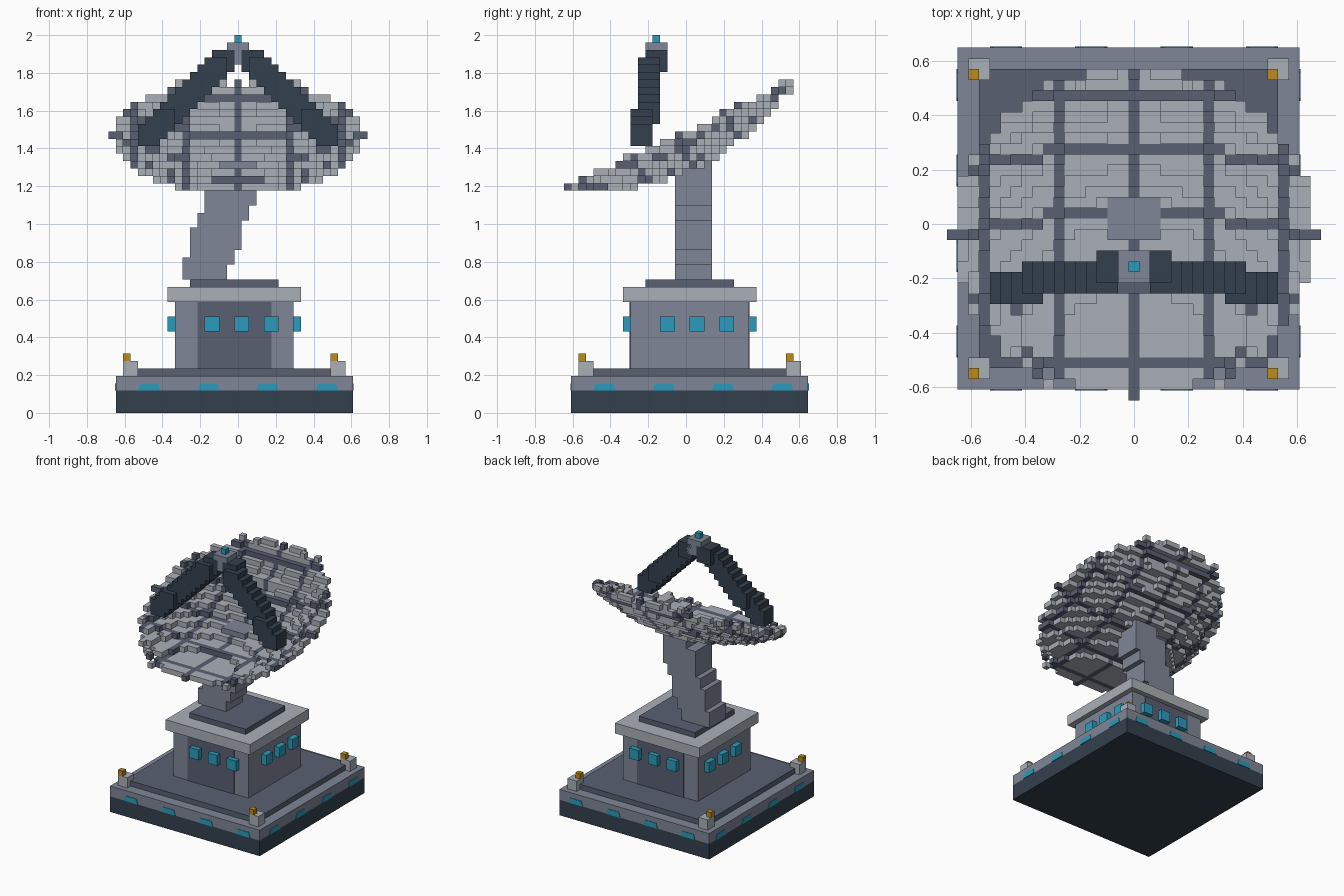
import bpy, bmesh, math
from mathutils import Vector

if "Cube" in bpy.data.objects:
    bpy.data.objects.remove(bpy.data.objects["Cube"], do_unlink=True)

V = 2 / 51            # size of one block
PLATE = 0.1           # painted plate thickness, in blocks


def material(name, rgb):
    m = bpy.data.materials.new(name)
    m.use_nodes = True
    m.diffuse_color = (*rgb, 1)
    m.node_tree.nodes["Principled BSDF"].inputs["Base Color"].default_value = (*rgb, 1)
    return m


GREY = material("mid grey", (0.212, 0.238, 0.305))
LIGHT = material("light grey", (0.402, 0.434, 0.479))
SLATE = material("slate", (0.1, 0.117, 0.17))
DARK = material("dark blue grey", (0.033, 0.051, 0.076))
TEAL = material("teal", (0.024, 0.333, 0.503))
AMBER = material("amber", (0.503, 0.258, 0.014))


def place(p):
    """Block grid to world; the grid sits half a block off centre."""
    return Vector(((p[0] - 0.5) * V, (p[1] + 0.5) * V, p[2] * V))


def finish(name, bm, *mats):
    mesh = bpy.data.meshes.new(name)
    bm.to_mesh(mesh)
    bm.free()
    for m in mats:
        mesh.materials.append(m)
    ob = bpy.data.objects.new(name, mesh)
    bpy.context.scene.collection.objects.link(ob)
    return ob


def add_box(bm, lo, hi):
    a, b = place(lo), place(hi)
    for v in bmesh.ops.create_cube(bm, size=1)["verts"]:
        v.co = Vector([(a[n] + b[n]) / 2 + v.co[n] * (b[n] - a[n]) for n in range(3)])


def boxes(name, mat, spans):
    bm = bmesh.new()
    for lo, hi in spans:
        add_box(bm, lo, hi)
    return finish(name, bm, mat)


def slab(name, mat, half, z0, z1):
    return boxes(name, mat, [((-half, -half, z0), (half, half, z1))])


def voxels(name, cells, *mats):
    """Outer skin of a set of blocks; cells maps position to material index."""
    bm = bmesh.new()
    for c, index in cells.items():
        for axis in range(3):
            for side in (0, 1):
                near = list(c)
                near[axis] += 2 * side - 1
                if tuple(near) in cells:
                    continue
                ring = []
                for a, b in ((0, 0), (1, 0), (1, 1), (0, 1)):
                    p = list(c)
                    p[axis] += side
                    p[(axis + 1) % 3] += a
                    p[(axis + 2) % 3] += b
                    ring.append(bm.verts.new(place(p)))
                f = bm.faces.new(ring if side else ring[::-1])
                f.material_index = index
    return finish(name, bm, *mats)


# Stepped base
slab("base_foundation", DARK, 16, 0, 3)
slab("base_deck", GREY, 16, 3, 5)
slab("base_top", SLATE, 14, 5, 6)

# Corner posts and their lamps
corners = [(x, y) for x in (-15, 13) for y in (-15, 13)]
boxes("corner_posts", LIGHT, [((x, y, 5), (x + 2, y + 2, 7)) for x, y in corners])
boxes("corner_lamps", AMBER, [((x, y, 7), (x + 1, y + 1, 8)) for x, y in corners])

# Glowing strips around the base: tapered plates on all four sides
bm = bmesh.new()
for start in (-13, -5, 3, 11):
    for swap in (False, True):
        for side in (-1, 1):
            rings = []
            for depth in (16 - PLATE, 16 + PLATE):
                ring = []
                for s, z in ((0, 3), (3, 3), (2.7, 4), (0.3, 4)):
                    p = (side * depth, start + s, z) if swap else (start + s, side * depth, z)
                    ring.append(bm.verts.new(place(p)))
                rings.append(ring)
            bm.faces.new(rings[0])
            bm.faces.new(rings[1])
            for n in range(4):
                m = (n + 1) % 4
                bm.faces.new((rings[0][n], rings[0][m], rings[1][m], rings[1][n]))
bmesh.ops.recalc_face_normals(bm, faces=bm.faces)
finish("base_light_strips", bm, TEAL)

# Control room
slab("room_walls", GREY, 8, 6, 15)
slab("room_roof", LIGHT, 9, 15, 17)
slab("column_footing", SLATE, 6, 17, 18)
boxes("wall_panels", SLATE, [((-5, s * 8 - PLATE, 6), (5, s * 8 + PLATE, 15)) for s in (-1, 1)])
windows = []
for s in (-4, 0, 4):
    for edge in (-9, 8):
        windows.append(((s, edge, 11), (s + 2, edge + 1, 13)))
        windows.append(((edge, s, 11), (edge + 1, s + 2, 13)))
boxes("room_windows", TEAL, windows)

# Leaning support column: bottom, top, left edge, right edge of each step
steps = [(18, 20, -7, -1), (20, 21, -7, 0), (21, 22, -6, 0), (22, 25, -6, 1),
         (25, 26, -5, 1), (26, 27, -5, 2), (27, 28, -4, 2), (28, 32, -4, 3),
         (32, 34, -2, 3)]
column = {(x, y, z): 0 for z0, z1, x0, x1 in steps
          for z in range(z0, z1) for x in range(x0, x1) for y in range(-2, 3)}
voxels("support_column", column, GREY)

# Dish: tilted paraboloid, one block thick, with a grid of ribs
RADIUS, DEPTH, TILT = 17, 4.61, 0.45
dish = {}
for u in range(-RADIUS, RADIUS + 1):
    for v in range(-RADIUS, RADIUS + 1):
        r2 = u * u + v * v
        if r2 > RADIUS ** 2:
            continue
        w = DEPTH * (r2 / RADIUS ** 2 - 1)
        y = round(-2 + v * math.cos(TILT) - w * math.sin(TILT))
        z = round(37 + v * math.sin(TILT) + w * math.cos(TILT))
        rib = int(u % 7 == 0 or v % 7 == 0)
        dish[u, y, z] = max(rib, dish.get((u, y, z), 0))
voxels("dish", dish, LIGHT, SLATE)

# Feed arms: a three-block brush stepped down on each side
for name, side in (("left_feed_arm", 1), ("right_feed_arm", -1)):
    arm = {}
    for t in range(11):
        cy = -5 if t == 0 else -6 if t < 8 else -7
        for a in (-1, 0, 1):
            for b in (-1, 0, 1):
                for c in (-1, 0, 1):
                    arm[side * (2 + t) + a, cy + b, 47 - t + c] = 0
    voxels(name, arm, DARK)

# Receiver and its beacon
boxes("receiver", GREY, [((-1, -6, 47), (2, -3, 50))])
boxes("receiver_beacon", TEAL, [((0, -5, 50), (1, -4, 51))])
